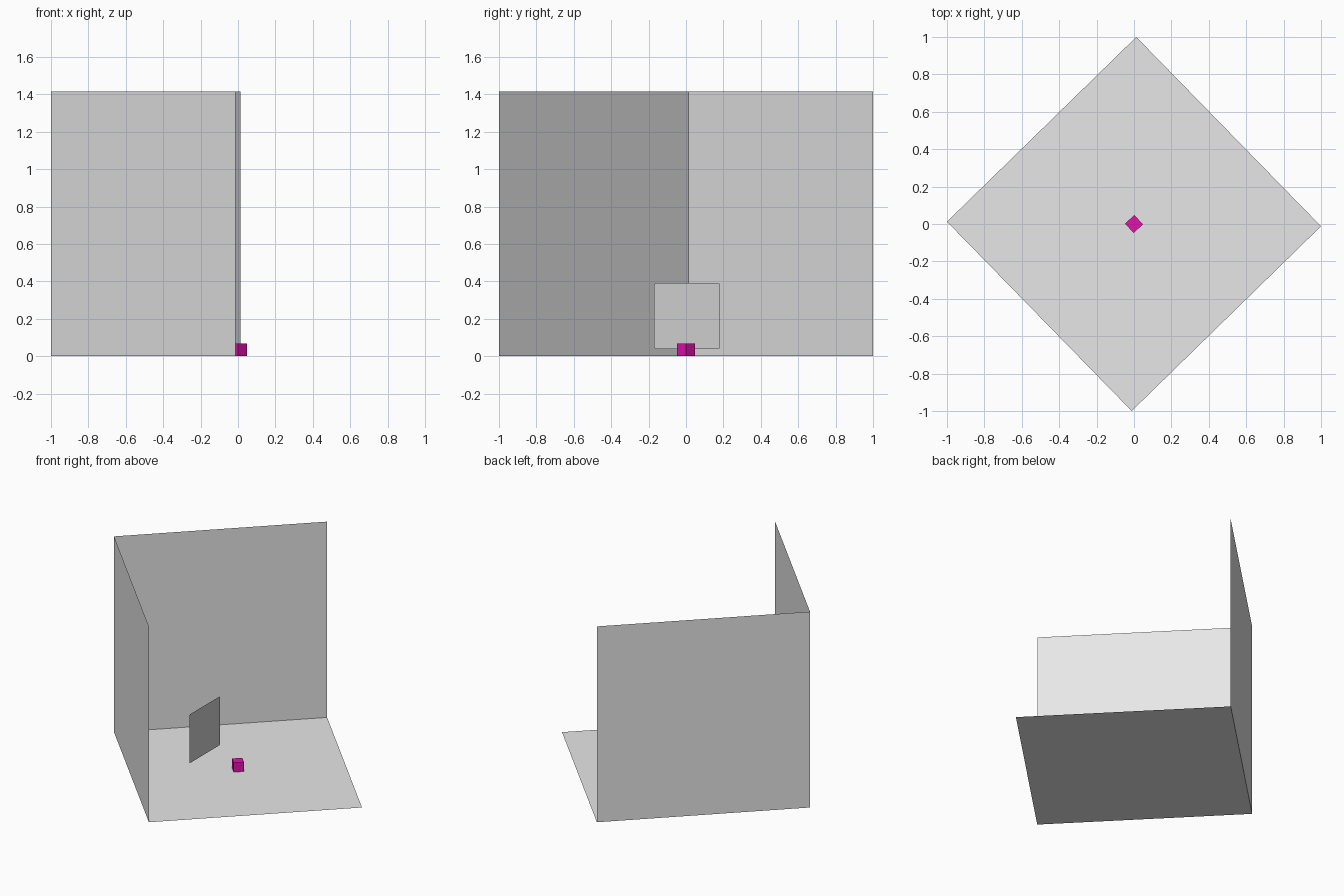
import bpy, bmesh, math
from mathutils import Matrix, Vector

if "Cube" in bpy.data.objects:
    bpy.data.objects.remove(bpy.data.objects["Cube"])

TURN = math.radians(-0.7)      # slight turn of the whole room
HEIGHT = 1.415


def material(name, color):
    mat = bpy.data.materials.new(name)
    mat.diffuse_color = (*color, 1)
    mat.use_nodes = True
    mat.node_tree.nodes["Principled BSDF"].inputs["Base Color"].default_value = mat.diffuse_color
    return mat


def make_object(name, bm, mat):
    mesh = bpy.data.meshes.new(name)
    bm.to_mesh(mesh)
    bm.free()
    mesh.materials.append(mat)
    obj = bpy.data.objects.new(name, mesh)
    bpy.context.collection.objects.link(obj)
    return obj


def sheet(name, points, mat):
    bm = bmesh.new()
    bm.faces.new([bm.verts.new(p) for p in points])
    return make_object(name, bm, mat)


wall_grey = material("pale grey", (0.8, 0.8, 0.8))
panel_grey = material("panel grey", (0.61, 0.61, 0.61))
magenta = material("magenta", (0.78, 0.006, 0.42))

# Floor corners: right, back, left, front
corners = [Vector((math.cos(TURN + i * math.pi / 2),
                   math.sin(TURN + i * math.pi / 2), 0)) for i in range(4)]
right, back, left, front = corners
up = Vector((0, 0, HEIGHT))

# Floor and the two walls, facing into the room
sheet("floor", corners, wall_grey)
sheet("back_wall", [left, back, back + up, left + up][::-1], wall_grey)
sheet("front_wall", [front, left, left + up, front + up][::-1], wall_grey)

# Upright floating panel with small rounded corners
half, radius = 0.176, 0.012
outline = []
for k, (sy, sz) in enumerate([(1, 1), (-1, 1), (-1, -1), (1, -1)]):
    for j in range(4):
        a = math.radians(90 * k + 30 * j)
        outline.append((-0.27,
                        0.006 + sy * (half - radius) + radius * math.cos(a),
                        0.215 + sz * (half - radius) + radius * math.sin(a)))
sheet("panel", outline, panel_grey)

# Small cube at the middle of the floor
bm = bmesh.new()
bmesh.ops.create_cube(bm, size=0.068)
bm.transform(Matrix.Translation((0, 0, 0.035)) @
             Matrix.Rotation(TURN + math.pi / 4, 4, 'Z'))
make_object("small_cube", bm, magenta)
